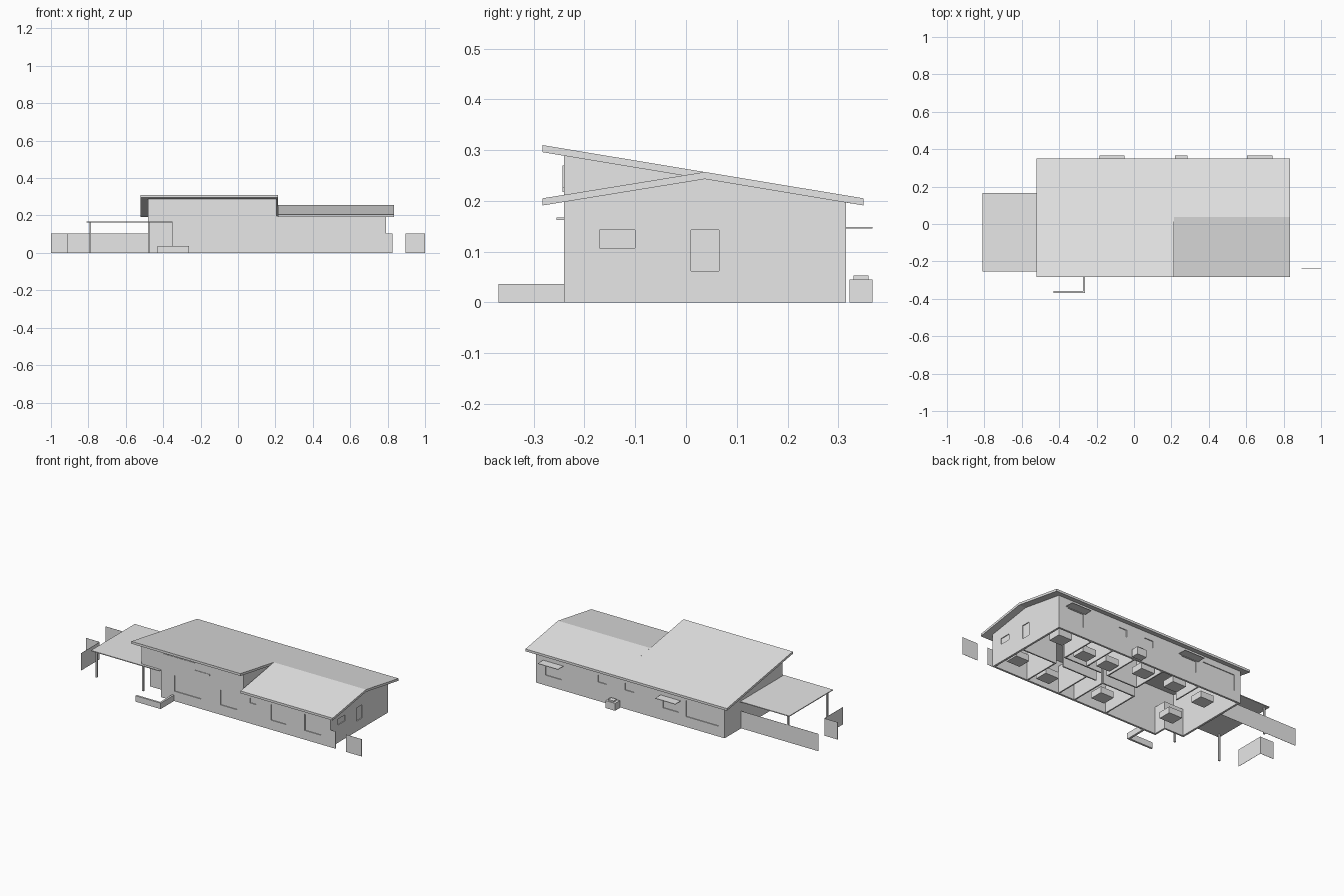
import bpy, bmesh

# one plain colour for the whole building
grey = bpy.data.materials.new("plain_grey")
grey.diffuse_color = (0.8, 0.8, 0.8, 1)


def finish(name, bm):
    bmesh.ops.recalc_face_normals(bm, faces=bm.faces)
    me = bpy.data.meshes.new(name)
    bm.to_mesh(me)
    bm.free()
    me.materials.append(grey)
    ob = bpy.data.objects.new(name, me)
    bpy.context.collection.objects.link(ob)
    return ob


def add_prism(bm, pts, axis, a, b):
    """Extrude a profile: (y, z) points along x, or (x, z) points along y."""
    def put(p, t):
        return (t, p[0], p[1]) if axis == 'x' else (p[0], t, p[1])
    lo = [bm.verts.new(put(p, a)) for p in pts]
    hi = [bm.verts.new(put(p, b)) for p in pts]
    bm.faces.new(lo)
    bm.faces.new(hi[::-1])
    n = len(pts)
    for i in range(n):
        j = (i + 1) % n
        bm.faces.new((lo[i], hi[i], hi[j], lo[j]))


def add_box(bm, x0, x1, y0, y1, z0, z1):
    add_prism(bm, [(y0, z0), (y1, z0), (y1, z1), (y0, z1)], 'x', x0, x1)


def prism(name, pts, axis, a, b):
    bm = bmesh.new()
    add_prism(bm, pts, axis, a, b)
    return finish(name, bm)


def boxes(name, items):
    bm = bmesh.new()
    for it in items:
        add_box(bm, *it)
    return finish(name, bm)


def recess(wall, items):
    """Cut shallow window recesses into a wall."""
    cutter = boxes("window_cutter", items)
    cutter.hide_render = True
    mod = wall.modifiers.new("windows", 'BOOLEAN')
    mod.operation, mod.solver, mod.object = 'DIFFERENCE', 'EXACT', cutter
    bpy.context.view_layer.objects.active = wall
    bpy.ops.object.modifier_apply(modifier=mod.name)
    bpy.data.objects.remove(cutter)


XL, XR, YF, YB, T, D = -0.48, 0.79, -0.24, 0.315, 0.012, 0.005

# roofs: long single slope on the left, gable on the right
RT = 0.014
prism("high_roof", [(-0.283, 0.31), (0.35, 0.205), (0.35, 0.205 - RT), (-0.283, 0.31 - RT)],
      'x', -0.52, 0.215)
prism("gable_roof", [(-0.283, 0.205), (0.037, 0.257), (0.35, 0.205), (0.35, 0.205 - RT),
                     (0.037, 0.257 - RT), (-0.283, 0.205 - RT)], 'x', 0.215, 0.835)

# outer walls
front = prism("front_wall", [(-0.35, 0), (XR, 0), (XR, 0.198), (0.205, 0.198), (0.205, 0.289),
                             (XL, 0.289), (XL, 0.165), (-0.35, 0.165)], 'y', YF, YF + T)
back = boxes("back_wall", [(XL, XR, YB - T, YB, 0, 0.197)])
right = prism("right_wall", [(YF, 0), (YB, 0), (YB, 0.197), (0.037, 0.243), (YF, 0.198)],
              'x', XR - T, XR)
prism("left_wall", [(-0.16, 0), (YB, 0), (YB, 0.197), (YF, 0.289), (YF, 0.165), (-0.16, 0.165)],
      'x', XL, XL + T)
prism("step_wall", [(YF, 0.19), (0.037, 0.235), (0.037, 0.244), (YF, 0.289)], 'x', 0.195, 0.205)

# entrance recess in the front left corner
boxes("entrance_walls", [(XL, -0.35, -0.16, -0.15, 0, 0.165), (-0.35, -0.34, YF, -0.15, 0, 0.165)])

# windows sunk into the walls
recess(front, [(x0, x1, YF - 0.02, YF + D, z0, z1) for x0, x1, z0, z1 in (
    (-0.26, -0.08, 0.06, 0.155), (0.05, 0.16, 0.06, 0.152), (0.25, 0.29, 0.125, 0.155),
    (0.39, 0.49, 0.058, 0.152), (0.617, 0.725, 0.056, 0.155))])
recess(back, [(x0, x1, YB - D, YB + 0.02, z0, z1) for x0, x1, z0, z1 in (
    (0.617, 0.725, 0.062, 0.143), (0.315, 0.37, 0.115, 0.157), (0.13, 0.19, 0.115, 0.157),
    (-0.17, -0.067, 0.075, 0.143), (-0.44, -0.22, 0.063, 0.16))])
recess(right, [(XR - D, XR + 0.02, y0, y1, z0, z1) for y0, y1, z0, z1 in (
    (-0.17, -0.10, 0.107, 0.143), (0.01, 0.065, 0.062, 0.143))])
boxes("clerestory_window", [(-0.335, -0.12, YF - 0.003, YF, 0.226, 0.27),
                            (-0.335, -0.02, YF - 0.003, YF, 0.218, 0.226)])

# sun hoods over two back windows
boxes("window_hoods", [(x, x + 0.135, YB, 0.367, 0.146, 0.149) for x in (-0.185, 0.605)])

# outdoor unit by the back wall
boxes("outdoor_unit", [(0.22, 0.285, 0.322, 0.367, 0, 0.045), (0.235, 0.27, 0.33, 0.36, 0.045, 0.053)])

# carport roof and posts
boxes("carport_roof", [(-0.81, XL, -0.255, 0.165, 0.162, 0.167),
                       (XL, -0.35, -0.255, -0.16, 0.162, 0.167)])
boxes("carport_posts", [(x - 0.005, x + 0.005, y - 0.005, y + 0.005, 0, 0.163)
                        for x, y in ((-0.79, -0.23), (-0.477, -0.23), (-0.79, 0.145))])

# low garden wall in front of the entrance
boxes("garden_wall", [(-0.43, -0.262, -0.369, -0.357, 0, 0.036),
                      (-0.274, -0.262, -0.357, YF, 0, 0.036)])

# thin boundary fences
FH, FT = 0.105, 0.001
boxes("fences", [(-1, XL, 0.155, 0.155 + FT, 0, FH), (-1, -0.91, -0.03, -0.03 + FT, 0, FH),
                 (-0.91, -0.91 + FT, -0.21, -0.03, 0, FH), (XR, 0.825, YF, YF + FT, 0, FH),
                 (0.895, 1, YF, YF + FT, 0, FH)])

# inner partitions along a central corridor
IW, IH = 0.008, 0.165
boxes("corridor_walls", [(x0, x1, y, y + IW, 0, IH) for x0, x1, y in (
    (0.0, 0.22, 0.0), (0.27, 0.5, 0.0), (0.55, 0.778, 0.0),
    (0.05, 0.25, 0.08), (0.3, 0.55, 0.08))])
boxes("room_walls", [(x, x + IW, y0, y1, 0, IH) for x, y0, y1 in (
    (0.0, -0.228, 0.0), (0.22, -0.228, 0.0), (0.33, -0.228, 0.0), (0.55, -0.228, 0.0),
    (0.05, 0.08, 0.303), (0.25, 0.08, 0.303), (0.4, 0.08, 0.303), (0.55, 0.08, 0.303),
    (-0.2, 0.12, 0.303))])

# simple furniture blocks
boxes("furniture", [(x - 0.045, x + 0.045, y - 0.04, y + 0.04, 0.002, 0.04) for x, y in (
    (0.72, -0.11), (0.69, 0.21), (0.48, 0.16), (0.48, -0.15), (0.32, 0.16),
    (0.12, 0.22), (0.12, -0.12), (-0.1, 0.22), (-0.32, 0.19), (-0.3, -0.05))])
